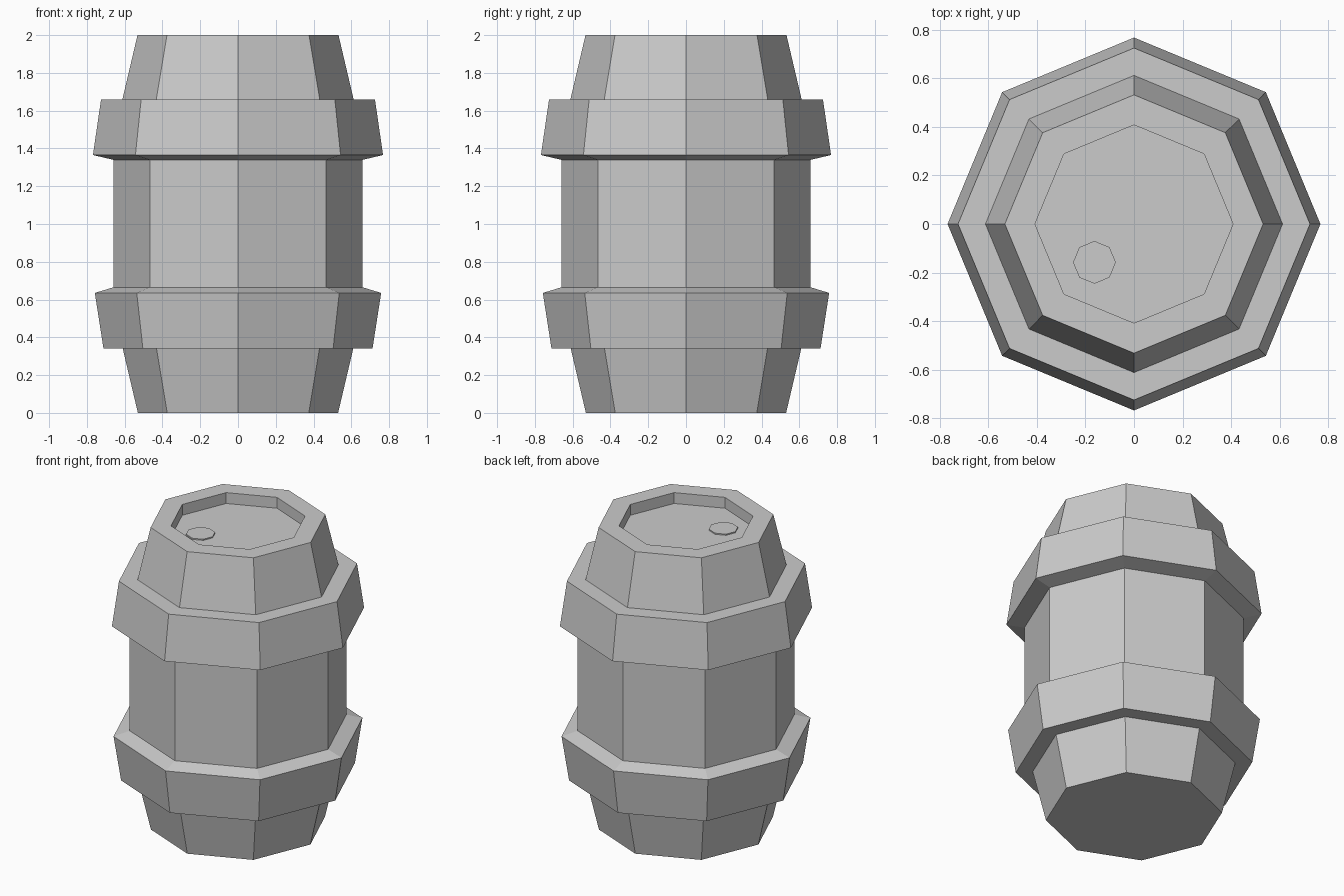
import bpy, bmesh
from math import cos, sin, tau

if "Cube" in bpy.data.objects:
    bpy.data.objects.remove(bpy.data.objects["Cube"])

SIDES = 8


def lathe(name, profile, center=(0, 0), cap_bottom=True):
    """Revolve (radius, z) points into a flat-sided solid with capped ends."""
    bm = bmesh.new()
    rings = [[bm.verts.new((center[0] + r * cos(tau * i / SIDES),
                            center[1] + r * sin(tau * i / SIDES), z))
              for i in range(SIDES)] for r, z in profile]
    for a, b in zip(rings, rings[1:]):
        for i in range(SIDES):
            j = (i + 1) % SIDES
            bm.faces.new((a[i], a[j], b[j], b[i]))
    if cap_bottom:
        bm.faces.new(rings[0][::-1])
    bm.faces.new(rings[-1])
    mesh = bpy.data.meshes.new(name)
    bm.to_mesh(mesh)
    bm.free()
    obj = bpy.data.objects.new(name, mesh)
    bpy.context.collection.objects.link(obj)
    return obj


# Barrel shell: tapered base, lower hoop, waist, upper hoop, tapered top, recessed lid
lathe("barrel", [
    (0.53, 0.0), (0.61, 0.34),
    (0.712, 0.34), (0.758, 0.635),
    (0.66, 0.665), (0.66, 1.34),
    (0.768, 1.365), (0.725, 1.66),
    (0.612, 1.66), (0.532, 2.0),
    (0.408, 2.0), (0.408, 1.928),
])

# Small flat stopper on the lid
lathe("lid_stopper", [(0.088, 1.928), (0.088, 1.936)], (-0.163, -0.158), cap_bottom=False)
